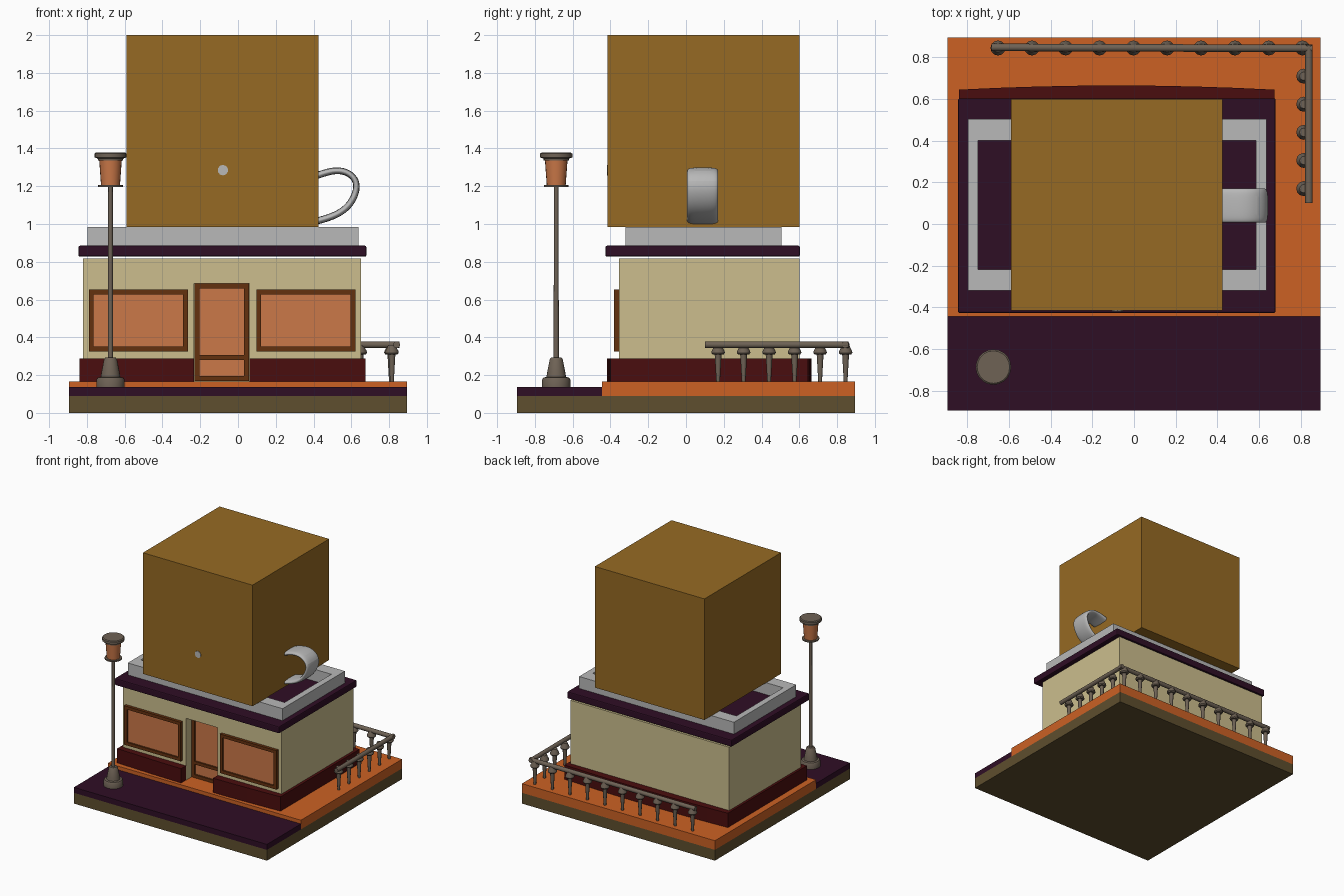
import bpy, bmesh, math
from mathutils import Vector

if "Cube" in bpy.data.objects:
    bpy.data.objects.remove(bpy.data.objects["Cube"])


def material(name, r, g, b):
    lin = [((c / 255 + 0.055) / 1.055) ** 2.4 for c in (r, g, b)]
    m = bpy.data.materials.new(name)
    m.diffuse_color = (*lin, 1)
    m.use_nodes = True
    m.node_tree.nodes["Principled BSDF"].inputs["Base Color"].default_value = m.diffuse_color
    return m


OLIVE = material("olive ground", 94, 78, 46)
PURPLE = material("dark purple", 47, 14, 37)
ORANGE = material("orange paving", 204, 97, 36)
CREAM = material("cream wall", 204, 190, 141)
RED = material("dark red", 74, 13, 14)
BROWN = material("golden brown", 150, 106, 35)
WOOD = material("frame brown", 100, 49, 15)
GLASS = material("orange glass", 203, 120, 72)
GREY = material("light grey", 184, 184, 184)
METAL = material("grey metal", 110, 98, 85)


def finish(bm, name, mat, smooth=False):
    bmesh.ops.recalc_face_normals(bm, faces=bm.faces)
    me = bpy.data.meshes.new(name)
    bm.to_mesh(me)
    bm.free()
    me.materials.append(mat)
    ob = bpy.data.objects.new(name, me)
    bpy.context.collection.objects.link(ob)
    if smooth:
        bpy.ops.object.select_all(action='DESELECT')
        ob.select_set(True)
        bpy.context.view_layer.objects.active = ob
        bpy.ops.object.shade_smooth_by_angle(angle=math.radians(35))
    return ob


def add_box(bm, x0, x1, y0, y1, z0, z1):
    vs = bmesh.ops.create_cube(bm, size=1)["verts"]
    for v in vs:
        v.co = ((x0 + x1) / 2 + v.co.x * (x1 - x0),
                (y0 + y1) / 2 + v.co.y * (y1 - y0),
                (z0 + z1) / 2 + v.co.z * (z1 - z0))


def box(name, mat, *dims):
    bm = bmesh.new()
    add_box(bm, *dims)
    return finish(bm, name, mat)


def prism(name, mat, pts, offset):
    """Extrude a closed outline of 3D points."""
    bm = bmesh.new()
    f = bm.faces.new([bm.verts.new(p) for p in pts])
    ext = bmesh.ops.extrude_face_region(bm, geom=[f])["geom"]
    bmesh.ops.translate(bm, vec=offset, verts=[g for g in ext if isinstance(g, bmesh.types.BMVert)])
    return finish(bm, name, mat)


def lathe(name, mat, profile, x, y, n=20):
    """Turn a profile of (radius, z) pairs about a vertical axis."""
    bm = bmesh.new()
    rings = [[bm.verts.new((x + r * math.cos(2 * math.pi * i / n), y + r * math.sin(2 * math.pi * i / n), z))
              for i in range(n)] for r, z in profile]
    for a, b in zip(rings, rings[1:]):
        for i in range(n):
            j = (i + 1) % n
            bm.faces.new((a[i], a[j], b[j], b[i]))
    bm.faces.new(rings[0])
    bm.faces.new(rings[-1])
    return finish(bm, name, mat, True)


def rod(name, mat, a, b, r, n=12):
    a, b = Vector(a), Vector(b)
    bm = bmesh.new()
    bmesh.ops.create_cone(bm, cap_ends=True, segments=n, radius1=r, radius2=r, depth=(b - a).length)
    q = (b - a).to_track_quat('Z', 'Y')
    for v in bm.verts:
        v.co = q @ v.co + (a + b) / 2
    return finish(bm, name, mat, True)


def frame(name, x0, x1, z0, z1, y0, y1, w=0.026, bars=()):
    """Rectangular frame with optional cross bars, plus its pane."""
    bm = bmesh.new()
    add_box(bm, x0, x0 + w, y0, y1, z0, z1)
    add_box(bm, x1 - w, x1, y0, y1, z0, z1)
    for z in (z0, z1 - w, *bars):
        add_box(bm, x0 + w, x1 - w, y0, y1, z, z + w)
    finish(bm, name + "_frame", WOOD)
    box(name + "_pane", GLASS, x0 + w, x1 - w, y0 + 0.014, y1, z0 + w, z1 - w)


# ground, street and pavement
box("ground_slab", OLIVE, -0.895, 0.895, -0.895, 0.895, 0, 0.09)
box("street", PURPLE, -0.895, 0.895, -0.895, -0.445, 0.09, 0.136)
box("pavement", ORANGE, -0.895, 0.895, -0.445, 0.895, 0.09, 0.167)

# walls with recessed doorway
WF, REC = -0.355, -0.265
box("walls", CREAM, -0.82, 0.652, REC, 0.6, 0.167, 0.818)
front = [(-0.82, 0.167), (-0.232, 0.167), (-0.232, 0.685), (0.06, 0.685),
         (0.06, 0.167), (0.652, 0.167), (0.652, 0.818), (-0.82, 0.818)]
prism("front_wall", CREAM, [(x, WF, z) for x, z in front], (0, REC - WF, 0))

# bowed plinth, split at the doorway
bow = lambda x: 0.02 * (1 - ((x + 0.083) / 0.757) ** 2)
xs = [-0.84 + 1.515 * i / 8 for i in range(9)]
prism("plinth_back", RED, [(-0.84, 0.1, 0.167)] + [(x, 0.645 + bow(x), 0.167) for x in xs]
      + [(0.675, 0.1, 0.167)], (0, 0, 0.12))
for name, a, b in (("plinth_left", -0.84, -0.234), ("plinth_right", 0.062, 0.675)):
    step = [a + (b - a) * i / 4 for i in range(5)]
    outer = -0.84 if name.endswith("left") else 0.675
    inner = -0.815 if outer < 0 else 0.645
    run = [(x, -0.40 - bow(x), 0.167) for x in step]
    if outer < 0:
        tail = [(b, -0.34, 0.167), (inner, -0.34, 0.167), (inner, 0.1, 0.167), (outer, 0.1, 0.167)]
    else:
        tail = [(outer, 0.1, 0.167), (inner, 0.1, 0.167), (inner, -0.34, 0.167), (a, -0.34, 0.167)]
    prism(name, RED, run + tail, (0, 0, 0.12))

# windows and door
frame("left_window", -0.79, -0.265, 0.325, 0.652, -0.38, -0.35)
frame("right_window", 0.097, 0.622, 0.325, 0.652, -0.38, -0.35)
frame("door", -0.231, 0.059, 0.168, 0.684, -0.285, -0.26, bars=(0.28,))

# roof slab with softened edge
roof = box("roof_slab", PURPLE, -0.845, 0.68, -0.427, 0.603, 0.827, 0.885)
bev = roof.modifiers.new("edge", 'BEVEL')
bev.width, bev.segments = 0.008, 2

# parapet ring on the roof
bm = bmesh.new()
for d in ((-0.798, -0.748, -0.32, 0.505), (0.585, 0.637, -0.32, 0.505),
          (-0.748, 0.585, -0.32, -0.218), (-0.748, 0.585, 0.40, 0.505)):
    add_box(bm, *d, 0.885, 0.985)
finish(bm, "parapet", GREY)

# large cube with a small round spot on the front
box("rooftop_cube", BROWN, -0.591, 0.425, -0.415, 0.6, 0.985, 2.0)
rod("front_spot", GREY, (-0.08, -0.41, 1.285), (-0.08, -0.419, 1.285), 0.028, 10)

# curved handle: flat oval section swept along a path
path = [(0.36, 1.235), (0.43, 1.262), (0.52, 1.289), (0.59, 1.272), (0.631, 1.225), (0.626, 1.165),
        (0.59, 1.095), (0.52, 1.045), (0.43, 1.019), (0.36, 1.0)]
bm = bmesh.new()
rings = []
for i, (x, z) in enumerate(path):
    p, q = path[max(i - 1, 0)], path[min(i + 1, len(path) - 1)]
    t = Vector((q[0] - p[0], q[1] - p[1])).normalized()
    ring = []
    for k in range(12):
        a = 2 * math.pi * k / 12
        c, s = math.cos(a), math.sin(a)
        u = 0.084 * math.copysign(abs(c) ** 0.6, c)
        w = 0.019 * math.copysign(abs(s) ** 0.7, s)
        ring.append(bm.verts.new((x - t.y * w, 0.088 + u, z + t.x * w)))
    rings.append(ring)
for a, b in zip(rings, rings[1:]):
    for k in range(12):
        bm.faces.new((a[k], a[(k + 1) % 12], b[(k + 1) % 12], b[k]))
bm.faces.new(rings[0])
bm.faces.new(rings[-1])
handle = finish(bm, "handle", GREY, True)
sub = handle.modifiers.new("round", 'SUBSURF')
sub.levels = sub.render_levels = 2

# street lamp
LX, LY = -0.675, -0.687
lathe("lamp_post", METAL, [(0.075, 0.136), (0.075, 0.175), (0.068, 0.187), (0.052, 0.19), (0.048, 0.215),
                           (0.034, 0.285), (0.028, 0.292), (0.014, 0.294), (0.012, 1.195),
                           (0.066, 1.195), (0.066, 1.206), (0.045, 1.206)], LX, LY)
lathe("lamp_glass", GLASS, [(0.05, 1.204), (0.06, 1.34)], LX, LY)
lathe("lamp_cap", METAL, [(0.066, 1.335), (0.068, 1.347), (0.085, 1.352), (0.085, 1.372), (0.078, 1.378)], LX, LY)

# railing round the back right corner
rod("back_rail", METAL, (-0.685, 0.848, 0.361), (0.856, 0.843, 0.361), 0.018)
rod("side_rail", METAL, (0.84, 0.10, 0.361), (0.84, 0.86, 0.361), 0.018)
posts = [(-0.653 + 0.1625 * i, 0.845) for i in range(10)] + [(0.815, 0.17 + 0.135 * i) for i in range(5)]
for i, (x, y) in enumerate(posts):
    lathe(f"rail_post_{i + 1}", METAL, [(0.01, 0.167), (0.018, 0.308), (0.03, 0.31), (0.036, 0.318),
                                        (0.034, 0.328), (0.024, 0.347), (0.02, 0.36)], x, y, 12)
